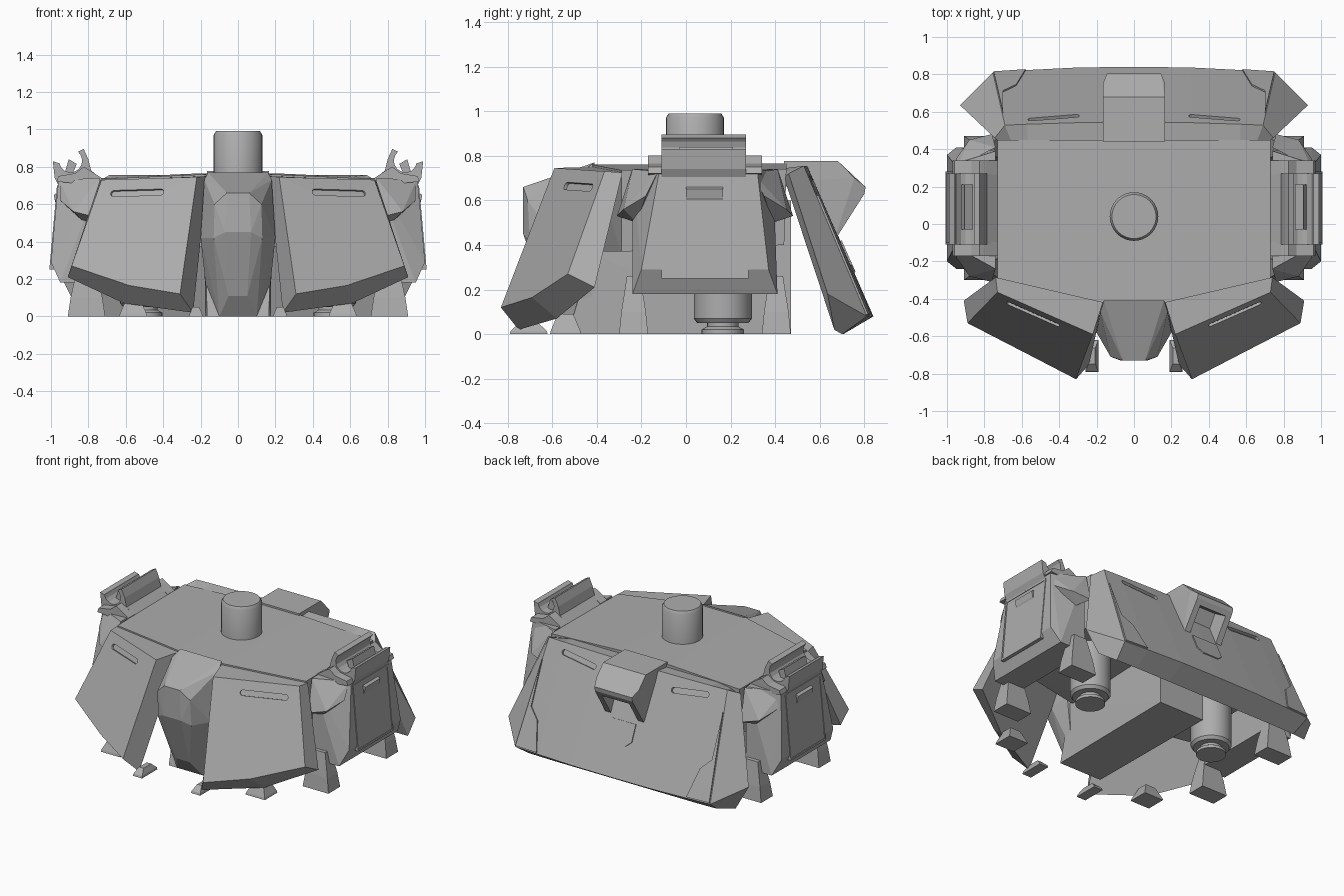
import bpy, bmesh, math
from mathutils import Vector as V

if "Cube" in bpy.data.objects:
    bpy.data.objects.remove(bpy.data.objects["Cube"])

grey = bpy.data.materials.new("armour_grey")
grey.use_nodes = True
grey.diffuse_color = (0.42, 0.42, 0.42, 1)
grey.node_tree.nodes["Principled BSDF"].inputs["Base Color"].default_value = (0.42, 0.42, 0.42, 1)


def finish(name, bm, mirror=False):
    bmesh.ops.recalc_face_normals(bm, faces=bm.faces)
    me = bpy.data.meshes.new(name)
    bm.to_mesh(me)
    bm.free()
    ob = bpy.data.objects.new(name, me)
    bpy.context.collection.objects.link(ob)
    me.materials.append(grey)
    if mirror:
        m = ob.modifiers.new("mirror", "MIRROR")
        m.use_mirror_merge = False
    return ob


def hull(name, pts, mirror=False):
    bm = bmesh.new()
    for p in pts:
        bm.verts.new(p)
    r = bmesh.ops.convex_hull(bm, input=bm.verts)
    junk = {v for v in r["geom_interior"] + r["geom_unused"] if isinstance(v, bmesh.types.BMVert)}
    bmesh.ops.delete(bm, geom=list(junk), context="VERTS")
    bmesh.ops.dissolve_limit(bm, angle_limit=0.03, verts=bm.verts, edges=bm.edges)
    return finish(name, bm, mirror)


def both(pts):
    return [(s * x, y, z) for x, y, z in pts for s in (1, -1)]


def tube(name, rings, closed=True, mirror=False):
    """Skin matching rings; closed joins the last ring to the first."""
    bm = bmesh.new()
    vs = [[bm.verts.new(p) for p in r] for r in rings]
    n, k = len(rings), len(rings[0])
    for i in range(n if closed else n - 1):
        a, b = vs[i], vs[(i + 1) % n]
        for j in range(k - 1 if closed else k):
            bm.faces.new((a[j], a[(j + 1) % k], b[(j + 1) % k], b[j]))
    if closed:
        bm.faces.new([r[0] for r in vs])
        bm.faces.new([r[-1] for r in vs])
    else:
        bm.faces.new(vs[0])
        bm.faces.new(vs[-1])
    return finish(name, bm, mirror)


def extrude_y(name, prof, y0, y1, mirror=False):
    return tube(name, [[(x, y, z) for x, z in prof] for y in (y0, y1)], False, mirror)


def lathe(name, cx, cy, prof, mirror=False):
    n = 32
    rings = [[(cx + r * math.cos(a * math.tau / n), cy + r * math.sin(a * math.tau / n), z)
              for a in range(n)] for r, z in prof]
    ob = tube(name, rings, False, mirror)
    bpy.context.view_layer.objects.active = ob
    ob.select_set(True)
    bpy.ops.object.shade_smooth_by_angle(angle=0.6)
    ob.select_set(False)


def cut(ob, cutter):
    b = ob.modifiers.new("cut", "BOOLEAN")
    b.operation, b.solver, b.object = "DIFFERENCE", "EXACT", cutter
    ob.modifiers.move(len(ob.modifiers) - 1, 0)
    bpy.context.view_layer.update()
    me = bpy.data.meshes.new_from_object(ob.evaluated_get(bpy.context.evaluated_depsgraph_get()))
    ob.modifiers.clear()
    ob.data = me
    bpy.data.objects.remove(cutter)


def pill(start, end, normal, radius, mirror=False):
    """Shallow rounded slot cutter between two points on a face."""
    a, b, n = V(start), V(end), V(normal).normalized()
    u = (b - a).normalized()
    w = n.cross(u)
    pts = []
    for i in range(16):
        t = (i + 0.5) * math.tau / 16
        p = (b if math.cos(t) > 0 else a) + radius * (u * math.cos(t) + w * math.sin(t))
        pts += [p + n * 0.03, p - n * 0.014]
    return hull("slot_cutter", pts, mirror)


# Waist core, centre keel, turning post and hip joints
hull("waist_core", both([(.17, -.42, .76), (.2, .45, .765), (.73, -.29, .735), (.73, .45, .74),
                         (.2, -.39, .37), (.7, -.29, .37), (.7, .44, .40)]))
hull("lower_keel", both([(.165, -.53, 0), (.175, .47, 0), (.18, -.42, .36), (.18, -.36, .6), (.18, .47, .6)]))
lathe("neck_post", 0, .04, [(.13, .7), (.13, .97), (.118, .99)])
lathe("hip_joint", .5, .165, [(.13, .5), (.13, .07), (.115, .05), (.07, .05), (.07, .035), (.095, .02), (.095, 0)], True)

# Faceted centre front plate with a forward nose
hull("front_centre_plate", both([(.16, -.41, .77), (.18, -.47, .73), (.06, -.73, .66), (.07, -.73, .45),
                                 (.125, -.71, .60), (.13, -.70, .42), (.2, -.58, .42),
                                 (.05, -.61, .11), (.10, -.53, 0), (.16, -.42, .05), (.2, -.42, .42)]))

# Front skirt panels
face = [(.22, -.59, .745), (.73, -.365, .73), (.89, -.53, .27), (.58, -.69, .165), (.31, -.83, .12)]
rear = [(.165, -.415, .75), (.74, -.285, .725), (.91, -.41, .21), (.61, -.58, .07), (.24, -.75, .02)]
panel = tube("front_skirt", [face, rear], False, True)
fall, along = V(face[4]) - V(face[0]), V(face[1]) - V(face[0])
normal = along.cross(fall) * (1 if along.cross(fall).y < 0 else -1)
corner = V(face[0]) + fall * .12
cut(panel, pill(corner + along * .36, corner + along * .85, normal, .018, True))

# Thin flared feet under the front skirts
for i, (x, y, w, d, h) in enumerate([(.225, -.705, .035, .085, .05), (.56, -.54, .075, .07, .09)]):
    hull(f"skirt_foot_{i}", [(x + a * w * s, y + b * d * s, z) for s, z in ((1, 0), (.95, .015), (.5, h))
                             for a in (-1, 1) for b in (-1, 1)], True)

# Side armour
hull("side_armour", [(.74, -.24, .74), (.74, .39, .74), (.96, -.12, .73), (.96, .32, .73),
                     (1, -.2, .29), (1, .37, .29), (.95, -.24, .18), (.95, .41, .18),
                     (.75, -.24, .18), (.75, .41, .18)], True)


def side(y, z, out):
    return (.96 + (.73 - z) / .44 * .04 + out, y, z)


plate = [(-.11, .25), (.28, .25), (.28, .70), (-.11, .70)]
inner = [(y * .94 + .005, z * .94 + .028) for y, z in plate]
tube("side_plate", [[side(y, z, d) for y, z in ring]
                    for ring, d in ((plate, -.02), (plate, .005), (inner, .005), (inner, .001))], False, True)
hull("side_latch", [side(y, z, d) for y in (0, .165) for z, d in ((.60, 0), (.61, .006), (.65, .018), (.66, 0))], True)

# Flaps, hanging pegs and rail end blocks at both ends of the side armour
block = [(.73, .70), (.73, .74), (.79, .78), (.825, .80), (.87, .765), (.96, .75), (.97, .72)]
for s, end in ((1, "front"), (-1, "rear")):
    def flip(pts):
        return [(x, .085 + s * (y - .085), z) for x, y, z in pts]
    hull(f"side_{end}_flap", flip([(.95, -.13, .72), (.74, -.24, .74), (.88, -.28, .56), (.76, -.31, .53),
                                   (.95, -.18, .62), (.82, -.22, .5)]), True)
    hull(f"side_{end}_peg", flip([(.81 + a * r, -.235 + b * d, z) for r, d, z in
                                  ((.10, .065, 0), (.085, .055, .10), (.05, .03, .26))
                                  for a in (-1, 1) for b in (-1, 1)]), True)
    ys = [.085 + s * d for d in (-.255, -.18)]
    extrude_y(f"rail_{end}_block", block, *ys, True)

# Clamp rails on top of the side armour: an open claw made from an arc
arc = [(.895 + .062 * math.cos(t), .832 + .062 * math.sin(t))
       for t in [math.radians(150 + i * 25) for i in range(9)]]
claw = [(.73, .70), (.73, .735), (.785, .78), (.80, .84), (.825, .895), (.855, .88)] + arc + \
       [(.96, .82), (.99, .83), (.98, .74), (.96, .70)]
extrude_y("clamp_rail", claw, -.11, .27, True)
extrude_y("clamp_pin", [(.885, .76), (.862, .815), (.905, .84), (.925, .77)], -.03, .21, True)


# Rear skirt, a bent shell with flanges and clipped lower corners
def back(x, t, out=0):
    return V((x, .545 + .295 * t - .035 * x * x - .02 * max(0, abs(x) - .3) * t + out, .755 - .675 * t + out * .44))


def span(half):
    return [(-x, y, z) for x, y, z in half[:0:-1]] + half


cols = (0, .3, .57)
rear_skirt = tube("rear_skirt", [span(r) for r in (
    [back(x, 0) for x in cols + (.69,)] + [(.745, .46, .72)],
    [back(x, 1) for x in cols + (.755,)] + [(.93, .635, .18)],
    [(x, .705, 0) for x in cols] + [(.73, .70, 0), (.85, .665, .02)],
    [(x, .45, .745) for x in cols] + [(.66, .45, .73), (.72, .44, .70)])])
for s in (1, -1):
    cut(rear_skirt, pill(back(s * .31, .125, -.003), back(s * .55, .085, -.003), (0, .9, .42), .018))
trim = [(.70, .2), (.70, .62), (.63, .72), (.58, .99), (.75, .99), (.715, .45)]
tube("rear_corner_trim", [[back(x, t, o) for x, t in trim] for o in (-.02, .008)], False, True)

# Rear hood with an open recess on its underside
hood = hull("rear_hood", both([(x, y, z) for x, y, z in (
    (.165, .44, .68), (.165, .44, .777), (.165, .68, .777), (.165, .755, .70), (.145, .805, .66),
    (.145, .80, .63), (.15, .66, .41), (.15, .60, .41))]))
axis = V((0, -.85, .52))
mouth = [V((x, y, z)) for x in (-.105, .105) for y, z in ((.775, .60), (.67, .42))]
cut(hood, hull("mouth_cutter", [p + axis * d for p in mouth for d in (-.1, .12)]))
tube("rear_lower_plate", [[back(x, t, o) for x, t in ((-.1, .5), (.1, .5), (.1, .66), (.06, .71), (-.06, .71), (-.1, .66))]
                          for o in (-.02, .006)], False)
